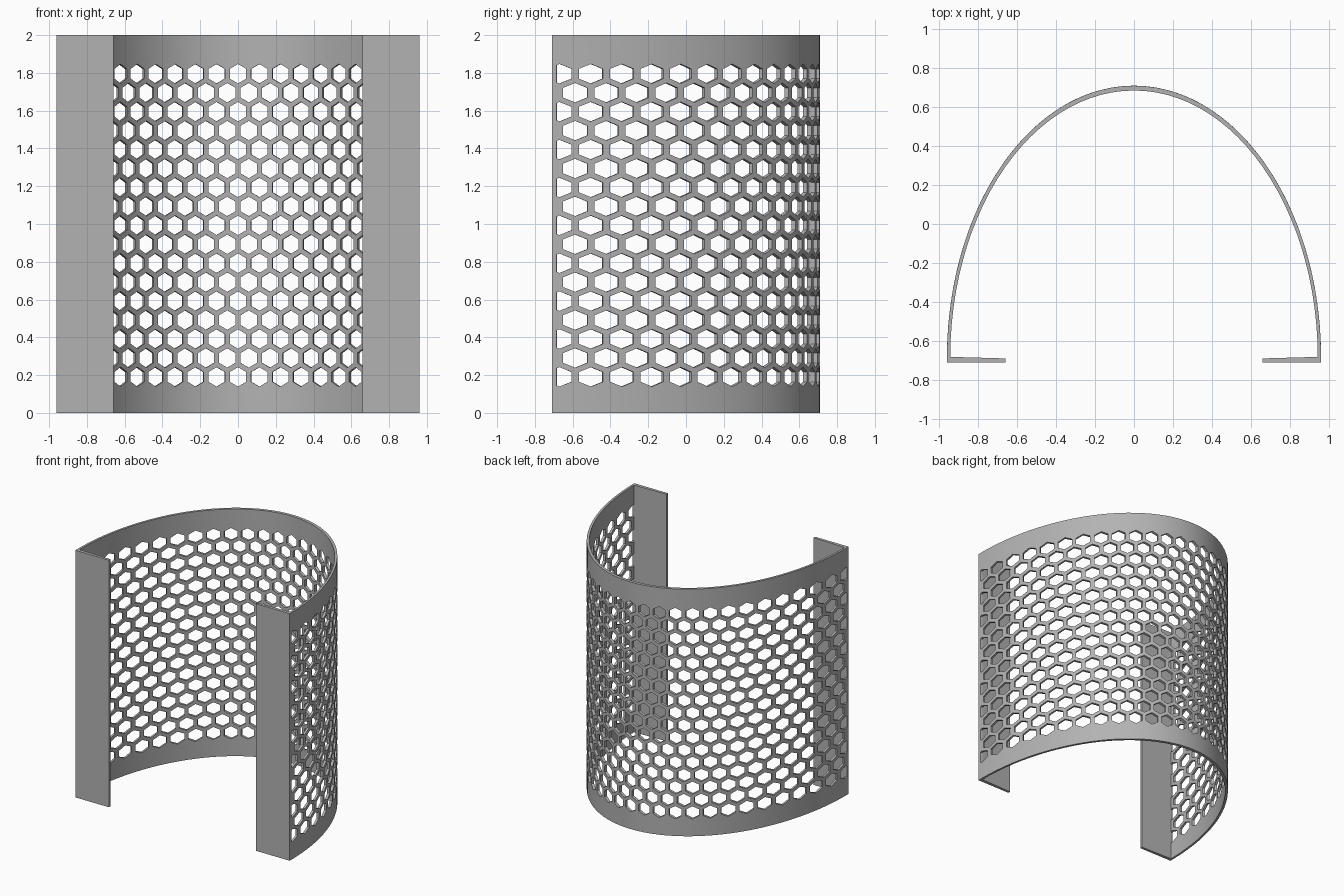
import bpy, bmesh, math
from mathutils import Vector

if "Cube" in bpy.data.objects:
    bpy.data.objects.remove(bpy.data.objects["Cube"])

# Main dimensions
RX, DEPTH, Y0 = 0.96, 1.453, -0.685     # half width, depth stretch, y of the open ends
WALL, HEIGHT = 0.017, 2.0
ROWS, ROW_STEP, MID_Z = 17, 0.1003, 0.993
STEP = 0.12                             # angle between neighbouring holes
CELL, HOLE = ROW_STEP / 1.5, 0.0515     # radii of the hexagon cell and its hole

grey = bpy.data.materials.new("metal grey")
grey.diffuse_color = (0.45, 0.45, 0.45, 1)
grey.use_nodes = True
grey.node_tree.nodes["Principled BSDF"].inputs["Base Color"].default_value = grey.diffuse_color


def finish(name, bm):
    bmesh.ops.recalc_face_normals(bm, faces=bm.faces)
    mesh = bpy.data.meshes.new(name)
    bm.to_mesh(mesh)
    bm.free()
    mesh.materials.append(grey)
    obj = bpy.data.objects.new(name, mesh)
    bpy.context.collection.objects.link(obj)
    return obj


def hexagon(k, z, r):
    """Upright hexagon in (angle, height) space around column k."""
    to_angle = STEP / (math.sqrt(3) * CELL)
    return [(k * STEP + r * math.sin(i * math.pi / 3) * to_angle, 0,
             z + r * math.cos(i * math.pi / 3)) for i in range(6)]


# Perforated curved screen, first laid out flat
bm = bmesh.new()


def face(points):
    bm.faces.new([bm.verts.new(p) for p in points])


for j in range(ROWS):
    z = MID_Z + (j - ROWS // 2) * ROW_STEP
    shift = 0.5 * (j % 2)
    for n in range(-14, 15):
        k = n + shift
        outer, inner = hexagon(k, z, CELL), hexagon(k, z, HOLE)
        for i in range(6):
            m = (i + 1) % 6
            face([outer[i], outer[m], inner[m], inner[i]])
        # Solid bands below the first row and above the last
        for row, level, ids in ((0, 0, (2, 3, 4)), (ROWS - 1, HEIGHT, (5, 0, 1))):
            if j == row:
                for a, b in zip(ids, ids[1:]):
                    p, q = outer[a], outer[b]
                    face([p, q, (q[0], 0, level), (p[0], 0, level)])
bmesh.ops.remove_doubles(bm, verts=bm.verts, dist=0.0005)

# Trim to a half turn
for s in (-1, 1):
    bmesh.ops.bisect_plane(bm, geom=bm.verts[:] + bm.edges[:] + bm.faces[:], dist=1e-5,
                           plane_co=(s * math.pi / 2, 0, 0), plane_no=(s, 0, 0),
                           clear_outer=True)

# Thicken, then bend into a half ellipse
ext = bmesh.ops.extrude_face_region(bm, geom=bm.faces[:], use_keep_orig=True)
for g in ext["geom"]:
    if isinstance(g, bmesh.types.BMVert):
        g.co.y = WALL
for v in bm.verts:
    t, r = v.co.x, RX - v.co.y
    v.co = Vector((r * math.sin(t), Y0 + DEPTH * r * math.cos(t), v.co.z))
screen = finish("perforated_screen", bm)
bpy.context.view_layer.objects.active = screen
screen.select_set(True)
bpy.ops.object.shade_smooth_by_angle(angle=math.radians(30))
screen.select_set(False)

# Flat mounting flanges turned inward at the open ends
for side, name in ((-1, "left_flange"), (1, "right_flange")):
    bm = bmesh.new()
    profile = [(0.66, -0.71), (RX, -0.71), (RX, Y0), (RX - WALL, Y0 + 0.003), (0.66, -0.69)]
    base = bm.faces.new([bm.verts.new((side * x, y, 0)) for x, y in profile])
    up = bmesh.ops.extrude_face_region(bm, geom=[base], use_keep_orig=True)
    bmesh.ops.translate(bm, vec=(0, 0, HEIGHT),
                        verts=[g for g in up["geom"] if isinstance(g, bmesh.types.BMVert)])
    finish(name, bm)
